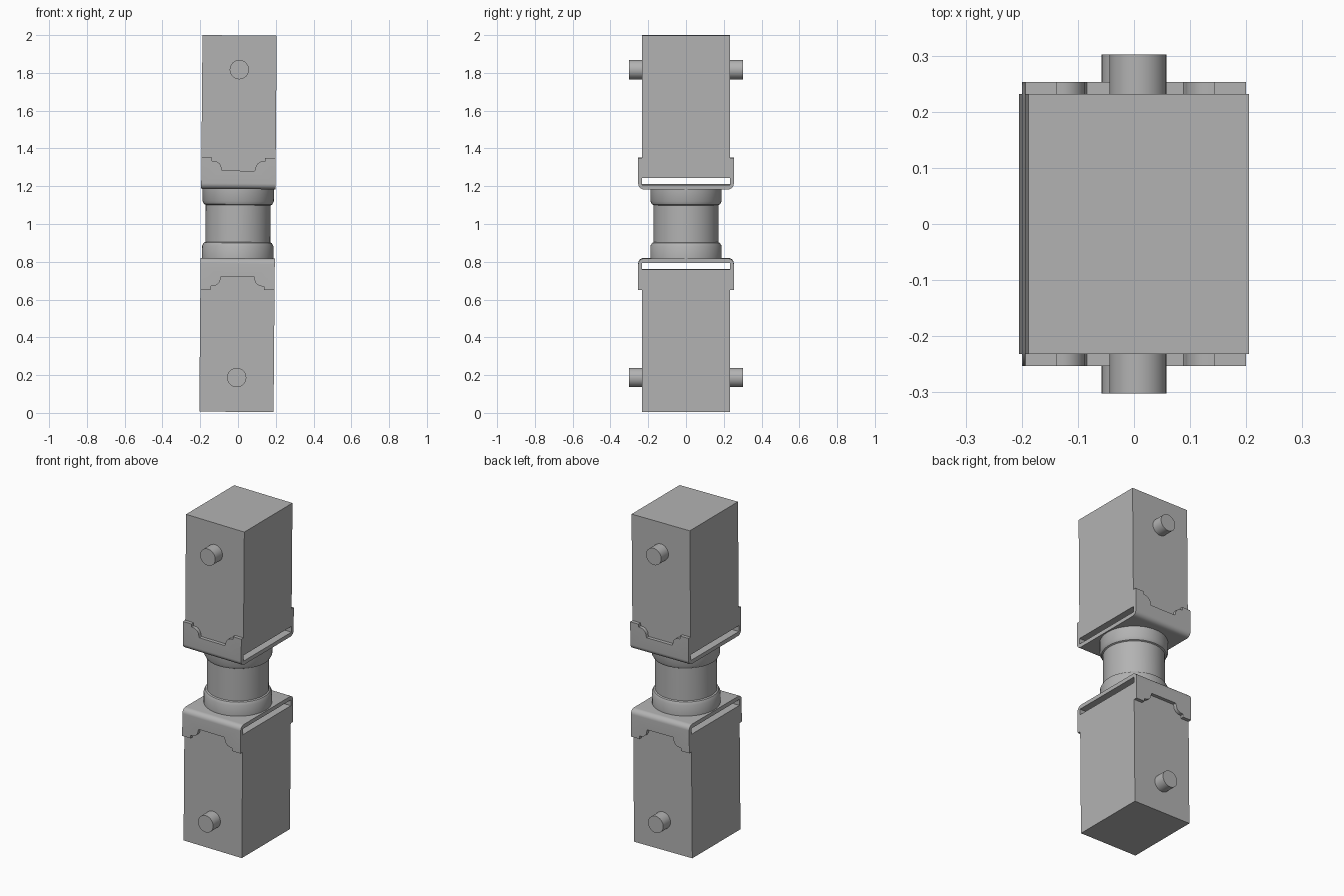
import bpy, bmesh
from math import cos, sin, pi
from mathutils import Matrix, Vector

if "Cube" in bpy.data.objects:
    bpy.data.objects.remove(bpy.data.objects["Cube"])

grey = bpy.data.materials.new("plain grey")
grey.use_nodes = True
colour = (0.45, 0.45, 0.45, 1)
grey.diffuse_color = colour
grey.node_tree.nodes["Principled BSDF"].inputs["Base Color"].default_value = colour

# The whole assembly leans very slightly towards +x
PLACE = Matrix.Translation((0, 0, 1.002)) @ Matrix.Rotation(0.0085, 4, "Y")
HALF_X, HALF_Y, ARM_Y = 0.1965, 0.232, 0.253


def finish(name, bm, flip=1, smooth=True):
    """Turn a bmesh into a placed, coloured object; flip=-1 mirrors it downwards."""
    bmesh.ops.transform(bm, matrix=PLACE @ Matrix.Diagonal((1, 1, flip, 1)), verts=bm.verts)
    bmesh.ops.recalc_face_normals(bm, faces=bm.faces)
    mesh = bpy.data.meshes.new(name)
    bm.to_mesh(mesh)
    bm.free()
    mesh.materials.append(grey)
    ob = bpy.data.objects.new(name, mesh)
    bpy.context.collection.objects.link(ob)
    if smooth:
        smooth_shade(ob)
    return ob


def smooth_shade(ob):
    bpy.ops.object.select_all(action="DESELECT")
    ob.select_set(True)
    bpy.context.view_layer.objects.active = ob
    bpy.ops.object.shade_smooth_by_angle(angle=0.5)


def extrude(points, along):
    """Extrude a closed outline by the given vector."""
    bm = bmesh.new()
    face = bm.faces.new([bm.verts.new(p) for p in points])
    made = bmesh.ops.extrude_face_region(bm, geom=[face])["geom"]
    verts = [g for g in made if isinstance(g, bmesh.types.BMVert)]
    bmesh.ops.translate(bm, verts=verts, vec=along)
    return bm


def arc(cx, cz, r, start, end, steps=8):
    return [(cx + r * cos(a), cz + r * sin(a))
            for a in (start + (end - start) * i / steps for i in range(steps + 1))]


def mirrored(half):
    """Complete an outline given from its right half."""
    return half + [(-u, v) for u, v in reversed(half)]


def block(name, flip):
    bm = bmesh.new()
    bmesh.ops.create_cube(bm, size=1)
    low, high = 0.2425, 0.9965
    bmesh.ops.transform(bm, verts=bm.verts, matrix=Matrix.Translation((0, 0, (low + high) / 2))
                        @ Matrix.Diagonal((2 * HALF_X, 2 * HALF_Y, high - low, 1)))
    finish(name, bm, flip, smooth=False)


def pin(name, flip):
    bm = bmesh.new()
    bmesh.ops.create_cone(bm, cap_ends=True, segments=32, radius1=0.051, radius2=0.051, depth=0.604,
                          matrix=Matrix.Translation((0, 0, 0.815)) @ Matrix.Rotation(pi / 2, 4, "X"))
    finish(name, bm, flip)


def bracket(name, flip):
    # U-shaped strap with rounded outer bends
    base, tip, r = 0.183, 0.3495, 0.03
    outer = arc(ARM_Y - r, base + r, r, -pi / 2, 0)
    inner = [(ARM_Y, tip), (HALF_Y, tip), (HALF_Y, 0.207)]
    profile = mirrored(outer + inner)
    # mirrored() closes across the inner floor and the outer base
    strap = finish(name, extrude([(-HALF_X, y, z) for y, z in profile], Vector((2 * HALF_X, 0, 0))),
                   flip, smooth=False)
    # Stepped, rounded notch in each arm
    ear = [(0.086, 0.28), (0.086, 0.29)] + arc(0.131, 0.29, 0.041, 0, pi / 2)[::-1][::-1]
    ear = [(0.086, 0.28)] + [(0.262 - x, z) for x, z in arc(0.131, 0.29, 0.041, 0, pi / 2)]
    notch = mirrored(ear + [(0.14, 0.331), (0.14, 0.4)])
    cutter = finish("notch_cutter", extrude([(x, -0.4, z) for x, z in notch], Vector((0, 0.8, 0))),
                    flip, smooth=False)
    cutter.hide_render = True
    mod = strap.modifiers.new("notch", "BOOLEAN")
    mod.operation, mod.solver, mod.object = "DIFFERENCE", "EXACT", cutter
    bpy.context.view_layer.objects.active = strap
    bpy.ops.object.modifier_apply(modifier=mod.name)
    bpy.data.objects.remove(cutter)
    smooth_shade(strap)


def collar_neck():
    # Turned shaft with a chamfered collar at each end
    half = [(0.172, 0.098), (0.18, 0.102), (0.189, 0.119), (0.189, 0.184)]
    profile = [(0, -0.184)] + [(r, -z) for r, z in reversed(half)] + half + [(0, 0.184)]
    bm = bmesh.new()
    verts = [bm.verts.new((r, 0, z)) for r, z in profile]
    edges = [bm.edges.new(pair) for pair in zip(verts, verts[1:])]
    bmesh.ops.spin(bm, geom=verts + edges, cent=(0, 0, 0), axis=(0, 0, 1),
                   angle=2 * pi, steps=48, use_duplicate=False)
    bmesh.ops.remove_doubles(bm, verts=bm.verts, dist=0.0005)
    finish("collared_neck", bm)


for side, flip in (("upper", 1), ("lower", -1)):
    block(side + "_block", flip)
    pin(side + "_cross_pin", flip)
    bracket(side + "_bracket", flip)
collar_neck()
